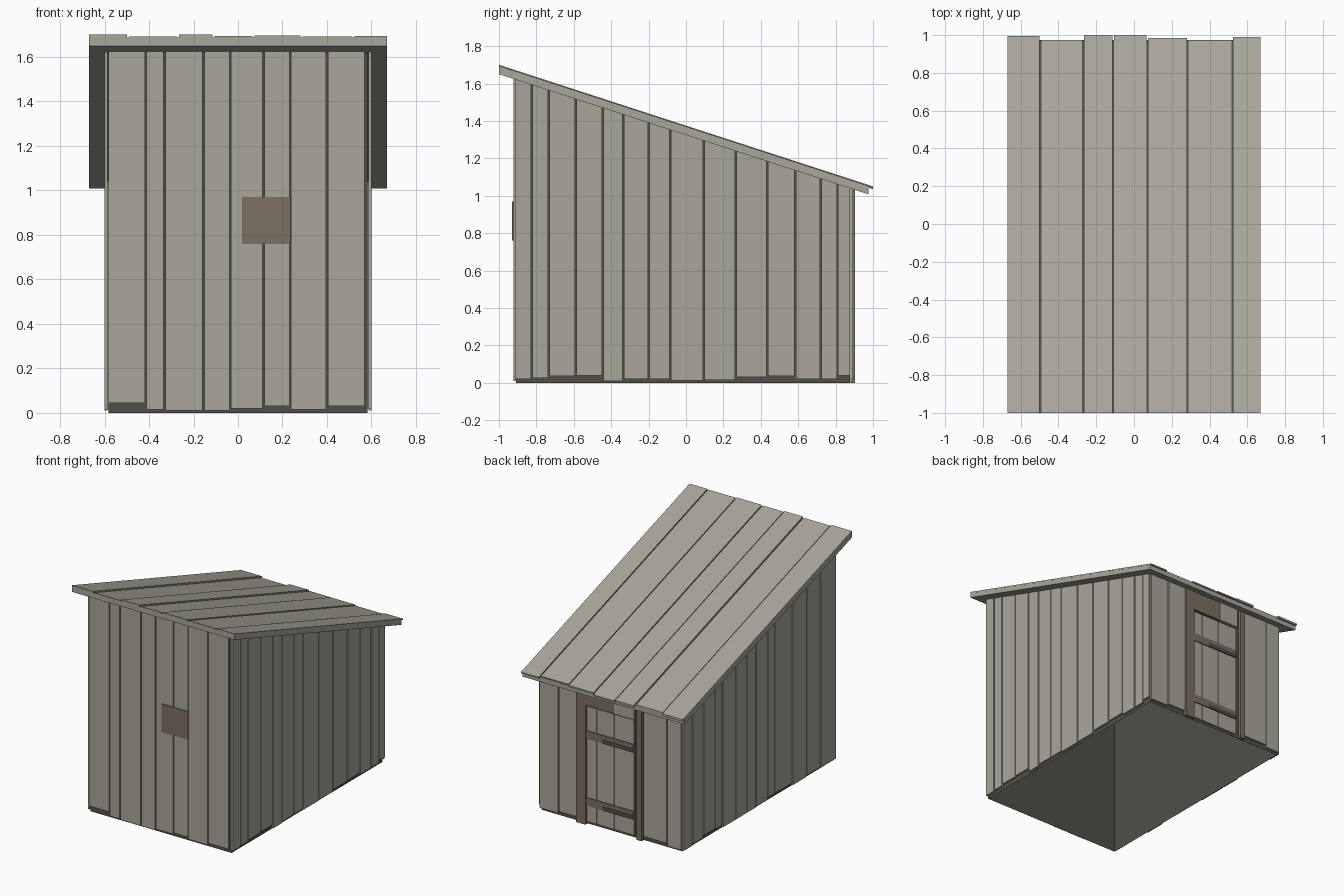
import bpy, bmesh, random

random.seed(4)
if "Cube" in bpy.data.objects:
    bpy.data.objects.remove(bpy.data.objects["Cube"])


def material(name, rgb):
    m = bpy.data.materials.new(name)
    m.use_nodes = True
    m.diffuse_color = (*rgb, 1)
    m.node_tree.nodes["Principled BSDF"].inputs["Base Color"].default_value = (*rgb, 1)
    return m


GREY = material("weathered grey wood", (0.40, 0.38, 0.33))
DARK = material("dark gap", (0.08, 0.077, 0.062))
BROWN = material("brown trim wood", (0.20, 0.16, 0.12))


def roof(y, lift=0.0):
    """Height of the sloping roof underside at depth y."""
    return 1.65 - 0.325 * (y + 1) + lift


def eaves(y):
    return roof(y, 0.003)


def box(bm, x0, x1, y0, y1, bottom, top):
    """Box whose bottom and top may be numbers or functions of y."""
    def z(h, y):
        return h(y) if callable(h) else h
    ring = [(x0, y0), (x1, y0), (x1, y1), (x0, y1)]
    lo = [bm.verts.new((x, y, z(bottom, y))) for x, y in ring]
    hi = [bm.verts.new((x, y, z(top, y))) for x, y in ring]
    faces = [bm.faces.new(lo[::-1]), bm.faces.new(hi)]
    for i in range(4):
        j = (i + 1) % 4
        faces.append(bm.faces.new((lo[i], lo[j], hi[j], hi[i])))
    return faces


def finish(bm, name, *mats):
    me = bpy.data.meshes.new(name)
    bm.to_mesh(me)
    bm.free()
    ob = bpy.data.objects.new(name, me)
    for m in mats:
        me.materials.append(m)
    bpy.context.collection.objects.link(ob)
    return ob


def part(name, mat, *boxes):
    bm = bmesh.new()
    for b in boxes:
        box(bm, *b)
    finish(bm, name, mat)


def spans(edges, gap=0.008):
    return [(a + gap / 2, b - gap / 2) for a, b in zip(edges, edges[1:])]


def foot():
    return random.choice((0.01, 0.015, 0.02, 0.03, 0.035))


# Dark open-bottomed shell behind the planks
bm = bmesh.new()
shell = box(bm, -0.583, 0.583, -0.908, 0.876, 0, eaves)
bmesh.ops.delete(bm, geom=shell[:2], context="FACES_ONLY")
finish(bm, "inner_shell", DARK)

# Front planks
edges = [-0.587, -0.415, -0.33, -0.155, -0.035, 0.115, 0.235, 0.40, 0.572]
feet = [0.045, 0.015, 0.01, 0.01, 0.02, 0.03, 0.015, 0.03]
part("front_planks", GREY, *[(a, b, -0.923, -0.911, f, eaves)
                             for (a, b), f in zip(spans(edges), feet)])

# Side planks, left then right
edges = [-0.918, -0.825, -0.735, -0.59, -0.445, -0.335, -0.20, -0.085,
         0.095, 0.265, 0.435, 0.585, 0.72, 0.81, 0.882]
feet = [0.02, 0.025, 0.035, 0.04, 0.01, 0.02, 0.02, 0.012, 0.015,
        0.03, 0.035, 0.02, 0.02, 0.04]
part("left_planks", GREY, *[(0.587, 0.60, a, b, f, eaves)
                            for (a, b), f in zip(spans(edges), feet)])
edges = [-0.918, -0.73, -0.57, -0.40, -0.19, -0.11, 0.03, 0.14, 0.27,
         0.425, 0.51, 0.65, 0.78, 0.882]
part("right_planks", GREY, *[(-0.60, -0.587, a, b, foot(), eaves)
                             for a, b in spans(edges)])

# Back planks on both sides of the door, and one short plank above it
back = spans([-0.59, -0.47, -0.27]) + spans([0.275, 0.43, 0.59])
part("back_planks", GREY, *[(a, b, 0.88, 0.893, foot(), eaves) for a, b in back],
     (-0.20, -0.035, 0.88, 0.902, 0.89, eaves))

# Door, its battens and frame
part("door_planks", GREY, *[(a, b, 0.88, 0.889, 0.02, 0.88)
                            for a, b in spans([-0.196, -0.03, 0.115, 0.20], 0.005)])
for name, z in (("lower", 0.17), ("upper", 0.67)):
    part(name + "_door_batten", BROWN, (-0.19, 0.20, 0.885, 0.896, z - 0.03, z + 0.03))
    part(name + "_batten_gap", DARK, (-0.19, 0.06, 0.889, 0.898, z - 0.03, z))
part("door_frame", BROWN, (0.20, 0.275, 0.88, 0.903, 0, eaves),
     (-0.265, -0.225, 0.88, 0.903, 0, eaves),
     (-0.20, 0.20, 0.88, 0.898, 0.89, eaves))

# Patch board on the front
part("front_patch", BROWN, (0.018, 0.236, -0.929, -0.915, 0.76, 0.97))

# Roof slab with a dark top that shows between the roof planks
bm = bmesh.new()
slab = box(bm, -0.67, 0.67, -1.0, 0.975, roof, lambda y: roof(y, 0.037))
slab[1].material_index = 1
finish(bm, "roof_slab", GREY, DARK)

# Roof planks with uneven thickness and length
edges = [-0.675, -0.495, -0.27, -0.11, 0.07, 0.285, 0.52, 0.675]
ends = [0.995, 0.975, 1.0, 1.0, 0.985, 0.972, 0.99]
lifts = [0.05, 0.042, 0.05, 0.043, 0.046, 0.042, 0.045]
part("roof_planks", GREY, *[
    (a, b, -1.0, e, lambda y: roof(y, 0.035), lambda y, t=t: roof(y, t))
    for (a, b), e, t in zip(spans(edges, 0.009), ends, lifts)])
